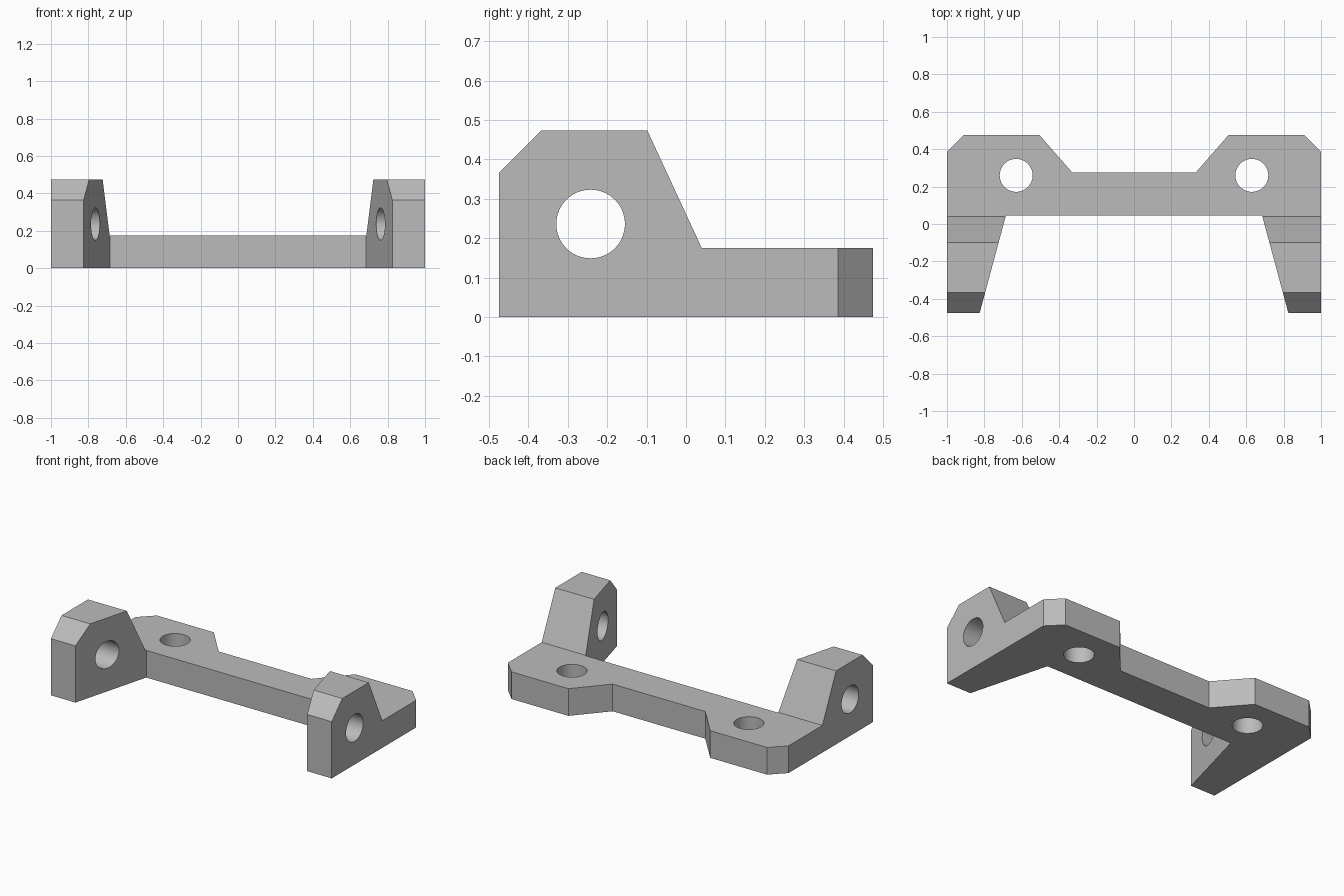
import bpy
import bmesh
from math import radians
from mathutils import Matrix, Vector

if "Cube" in bpy.data.objects:
    bpy.data.objects.remove(bpy.data.objects["Cube"], do_unlink=True)

grey = bpy.data.materials.new("plain grey")
grey.use_nodes = True
colour = (0.5, 0.5, 0.5, 1)
grey.diffuse_color = colour
grey.node_tree.nodes["Principled BSDF"].inputs["Base Color"].default_value = colour


def add_object(name, bm):
    bmesh.ops.recalc_face_normals(bm, faces=bm.faces)
    mesh = bpy.data.meshes.new(name)
    bm.to_mesh(mesh)
    bm.free()
    mesh.materials.append(grey)
    obj = bpy.data.objects.new(name, mesh)
    bpy.context.collection.objects.link(obj)
    return obj


def prism(name, points, direction):
    """Extrude a closed outline along a direction."""
    bm = bmesh.new()
    face = bm.faces.new([bm.verts.new(p) for p in points])
    result = bmesh.ops.extrude_face_region(bm, geom=[face], use_keep_orig=True)
    verts = [v for v in result["geom"] if isinstance(v, bmesh.types.BMVert)]
    bmesh.ops.translate(bm, verts=verts, vec=Vector(direction))
    return add_object(name, bm)


def drill(name, centre, radius, depth, axis):
    bm = bmesh.new()
    turn = Matrix.Rotation(radians(90), 4, "Y") if axis == "X" else Matrix()
    bmesh.ops.create_cone(bm, cap_ends=True, segments=64, radius1=radius,
                          radius2=radius, depth=depth,
                          matrix=Matrix.Translation(centre) @ turn)
    return add_object(name, bm)


def boolean(target, tool, operation):
    tool.hide_render = True
    bpy.context.view_layer.objects.active = target
    mod = target.modifiers.new(operation, "BOOLEAN")
    mod.operation = operation
    mod.solver = "EXACT"
    mod.object = tool
    bpy.ops.object.modifier_apply(modifier=mod.name)
    bpy.data.objects.remove(tool, do_unlink=True)


# Plan outline: crossbar, rear mounting pads and tapering front arms
half = [(0.33, 0.275), (0.505, 0.475), (0.91, 0.475), (1, 0.385),
        (1, -0.475), (0.825, -0.475), (0.685, 0.045)]
outline = half + [(-x, y) for x, y in reversed(half)]
bracket = prism("mounting_bracket", [(x, y, -0.1) for x, y in outline], (0, 0, 0.8))

# Side profile: low plate rising to chamfered upright lugs
profile = [(-0.575, 0), (0.6, 0), (0.6, 0.175), (0.04, 0.175),
           (-0.098, 0.473), (-0.367, 0.473), (-0.575, 0.265)]
side = prism("side_profile", [(-1.2, y, z) for y, z in profile], (2.4, 0, 0))
boolean(bracket, side, "INTERSECT")

# Bolt holes through the pads and a pivot hole across both lugs
for x in (-0.63, 0.63):
    boolean(bracket, drill("bolt_hole", (x, 0.26, 0.1), 0.088, 1, "Z"), "DIFFERENCE")
boolean(bracket, drill("pivot_hole", (0, -0.242, 0.236), 0.087, 3, "X"), "DIFFERENCE")

# Smooth the hole walls while keeping the flat faces crisp
bpy.ops.object.select_all(action="DESELECT")
bracket.select_set(True)
bpy.context.view_layer.objects.active = bracket
bpy.ops.object.shade_smooth_by_angle(angle=radians(20))
